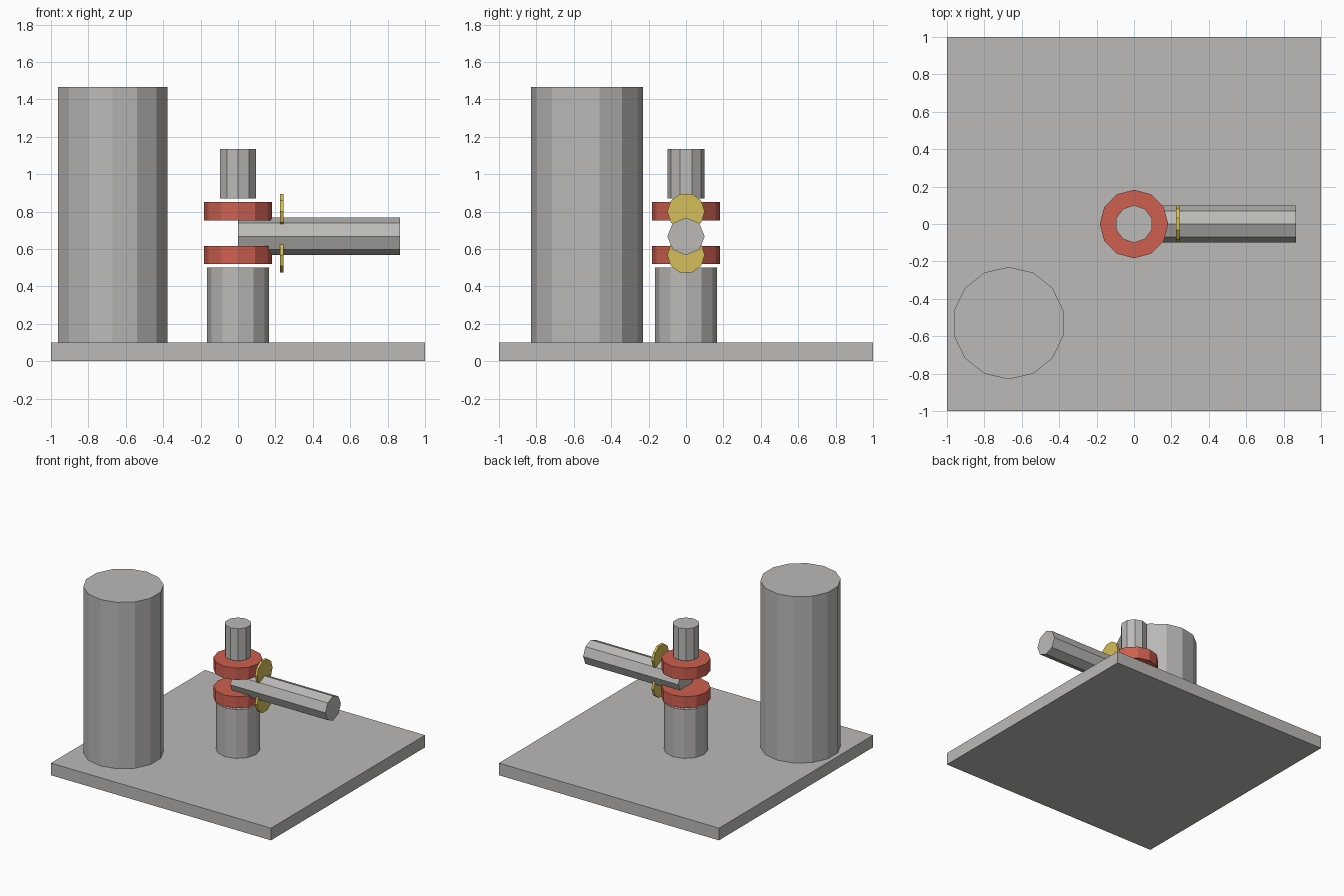
import bpy
import math

default = bpy.data.objects.get("Cube")
if default:
    bpy.data.objects.remove(default, do_unlink=True)


def material(name, rgb):
    mat = bpy.data.materials.new(name)
    mat.use_nodes = True
    mat.diffuse_color = (*rgb, 1)
    mat.node_tree.nodes["Principled BSDF"].inputs["Base Color"].default_value = (*rgb, 1)
    return mat


grey = material("warm grey", (0.50, 0.49, 0.475))
red = material("brick red", (0.62, 0.115, 0.08))
gold = material("gold", (0.67, 0.52, 0.10))


def finish(name, mat):
    obj = bpy.context.object
    obj.name = obj.data.name = name
    obj.data.materials.append(mat)
    return obj


def upright(name, mat, sides, radius, bottom, top, x=0, y=0):
    """Faceted cylinder standing on z = bottom."""
    bpy.ops.mesh.primitive_cylinder_add(
        vertices=sides, radius=radius, depth=top - bottom,
        location=(x, y, (bottom + top) / 2))
    return finish(name, mat)


def sideways(name, mat, sides, radius, start, end, z):
    """Faceted cylinder lying along x."""
    bpy.ops.mesh.primitive_cylinder_add(
        vertices=sides, radius=radius, depth=end - start,
        location=((start + end) / 2, 0, z), rotation=(0, math.pi / 2, 0))
    return finish(name, mat)


# Square base plate
bpy.ops.mesh.primitive_cube_add(size=1, location=(0, 0, 0.05))
bpy.context.object.scale = (2, 2, 0.1)
finish("base_plate", grey)

# Large corner column
upright("tall_column", grey, 14, 0.30, 0.10, 1.467, -0.67, -0.53)

# Central stack, with small gaps between its parts
upright("lower_post", grey, 12, 0.165, 0.10, 0.50)
upright("lower_collar", red, 12, 0.183, 0.52, 0.615)
upright("upper_collar", red, 12, 0.183, 0.752, 0.85)
upright("upper_post", grey, 10, 0.10, 0.87, 1.135)

# Horizontal arm and the two thin discs that grip it
sideways("arm", grey, 8, 0.10, 0, 0.865, 0.667)
sideways("upper_disc", gold, 10, 0.10, 0.224, 0.244, 0.80)
sideways("lower_disc", gold, 10, 0.10, 0.224, 0.244, 0.568)
